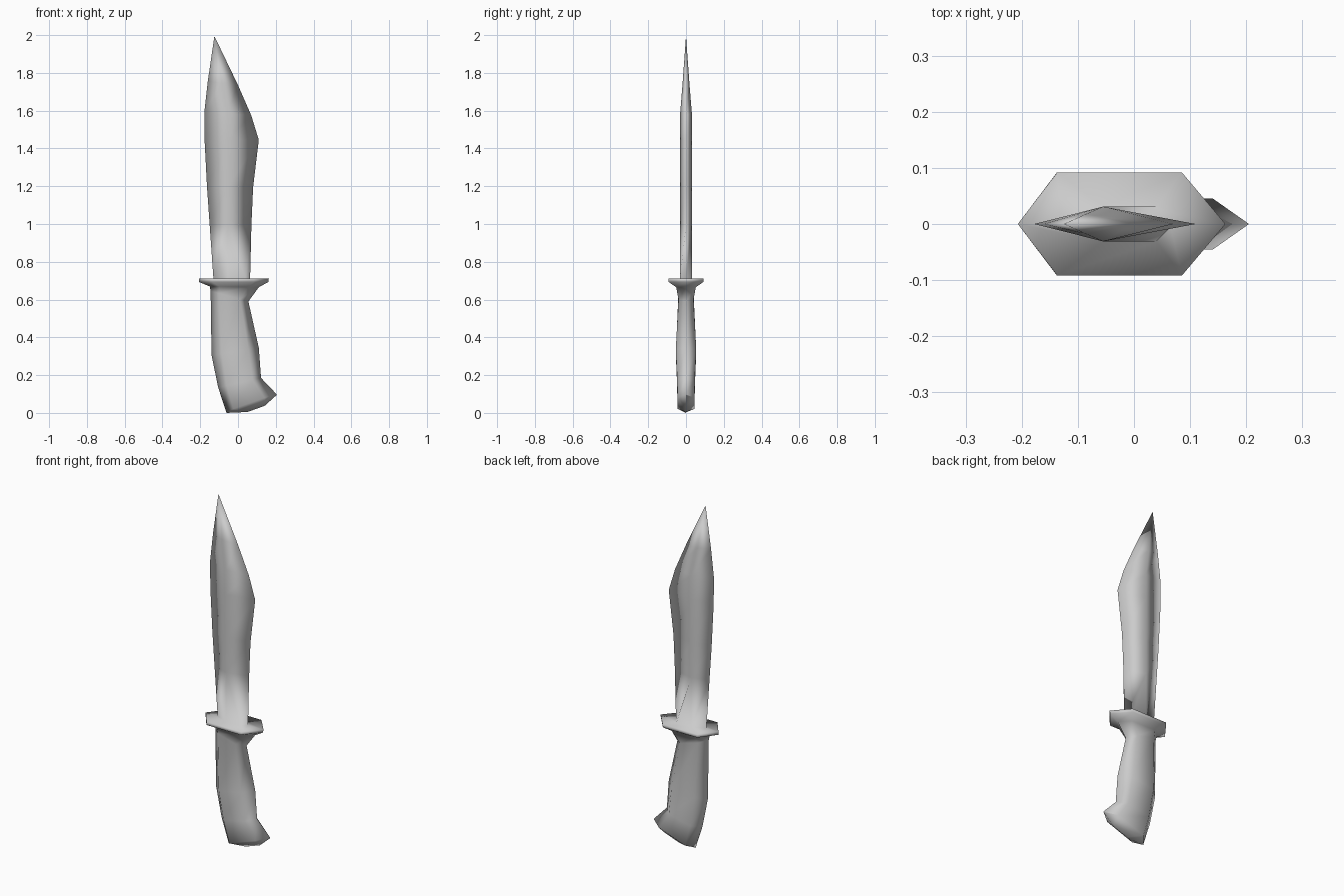
import bpy, bmesh


def ring(row):
    """Six-sided section: back point, flat sides, front point.
    row = (xl, zl, xr, zr, half_y, frac_a, frac_b, drop)"""
    xl, zl, xr, zr, hy, fa, fb, drop = row

    def at(f, y, d=0.0):
        return (xl + (xr - xl) * f, y, zl + (zr - zl) * f - d)
    return [at(0, 0), at(fa, -hy, drop), at(fb, -hy, drop),
            at(1, 0), at(fb, hy, drop), at(fa, hy, drop)]


def loft(name, rows):
    bm = bmesh.new()
    rings = [[bm.verts.new(p) for p in ring(r)] for r in rows]
    for a, b in zip(rings, rings[1:]):
        for i in range(6):
            j = (i + 1) % 6
            bm.faces.new((a[i], a[j], b[j], b[i]))
    # pointed ends and ridges collapse here
    bmesh.ops.remove_doubles(bm, verts=bm.verts, dist=0.0005)
    bmesh.ops.recalc_face_normals(bm, faces=bm.faces)
    for f in bm.faces:
        f.smooth = True
    me = bpy.data.meshes.new(name)
    bm.to_mesh(me)
    bm.free()
    ob = bpy.data.objects.new(name, me)
    bpy.context.collection.objects.link(ob)
    return ob


# Blade: ridge given as x positions (ra, rb), splitting towards the guard
def blade_row(zl, xl, zr, xr, ra, rb, hy):
    w = xr - xl
    return (xl, zl, xr, zr, hy, (ra - xl) / w, (rb - xl) / w, 0)


# Handle with hooked pommel, palm swell and flared collar
handle = [
    (-0.062, 0.005, 0.205, 0.100, 0.000, 0.42, 0.76, 0.035),
    (-0.062, 0.008, 0.205, 0.103, 0.045, 0.14, 0.76, -0.005),
    (-0.105, 0.140, 0.122, 0.190, 0.047, 0.20, 0.80, 0),
    (-0.140, 0.310, 0.110, 0.350, 0.054, 0.22, 0.78, 0),
    (-0.145, 0.650, 0.055, 0.595, 0.040, 0.22, 0.78, 0),
    (-0.150, 0.675, 0.110, 0.670, 0.052, 0.20, 0.79, 0),
]

# Guard plate
guard = [
    (-0.207, 0.698, 0.160, 0.698, 0.092, 0.19, 0.79, 0),
    (-0.207, 0.716, 0.163, 0.716, 0.092, 0.19, 0.79, 0),
]

# Blade with clipped point
blade = [
    blade_row(0.714, -0.130, 0.714, 0.064, -0.055, 0.040, 0.031),
    blade_row(1.00, -0.150, 1.00, 0.071, -0.055, -0.055, 0.031),
    blade_row(1.20, -0.164, 1.20, 0.080, -0.055, -0.055, 0.031),
    blade_row(1.45, -0.177, 1.45, 0.110, -0.055, -0.055, 0.031),
    blade_row(1.60, -0.178, 1.58, 0.070, -0.055, -0.055, 0.031),
    blade_row(1.76, -0.160, 1.74, 0.000, -0.085, -0.085, 0.018),
    (-0.125, 2.0, -0.125, 2.0, 0, 0.5, 0.5, 0),
]

# One continuous smooth-shaded piece
knife = loft("knife", handle + guard + blade)

# Rest the pommel on the ground plane
knife.location.z -= min(v.co.z for v in knife.data.vertices)
